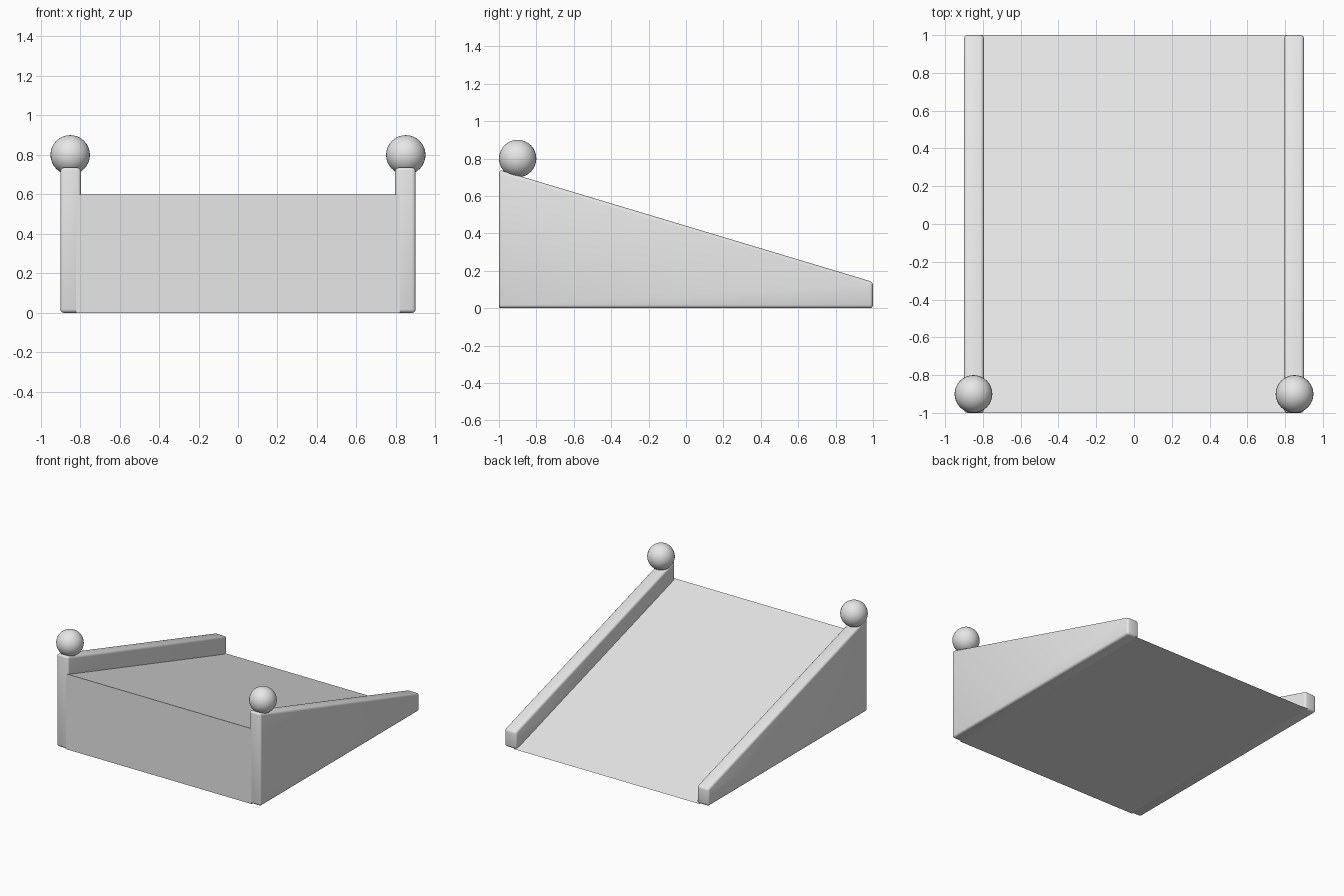
import bpy
import bmesh

cube = bpy.data.objects.get("Cube")
if cube:
    bpy.data.objects.remove(cube, do_unlink=True)

# Single light grey material
GREY = (0.8, 0.8, 0.8, 1.0)
mat = bpy.data.materials.new("light_grey")
mat.use_nodes = True
mat.diffuse_color = GREY
mat.node_tree.nodes["Principled BSDF"].inputs["Base Color"].default_value = GREY


def extruded_profile(name, profile, x0, x1, bevel=0.0):
    """Extrude a (y, z) side profile along x, optionally rounding its edges."""
    bm = bmesh.new()
    face = bm.faces.new([bm.verts.new((x0, y, z)) for y, z in profile])
    geom = bmesh.ops.extrude_face_region(bm, geom=[face])["geom"]
    moved = [g for g in geom if isinstance(g, bmesh.types.BMVert)]
    bmesh.ops.translate(bm, verts=moved, vec=(x1 - x0, 0, 0))
    bmesh.ops.recalc_face_normals(bm, faces=bm.faces)
    if bevel:
        bmesh.ops.bevel(bm, geom=bm.edges[:], offset=bevel, segments=3,
                        profile=0.5, affect='EDGES', clamp_overlap=True)
        for f in bm.faces:
            f.smooth = True
    mesh = bpy.data.meshes.new(name)
    bm.to_mesh(mesh)
    bm.free()
    mesh.materials.append(mat)
    obj = bpy.data.objects.new(name, mesh)
    bpy.context.collection.objects.link(obj)
    return obj


# Sloping deck between the walls
extruded_profile("ramp_deck", [(-1, 0), (1, 0), (-1, 0.6)], -0.82, 0.82)

# Rounded side walls, each with a ball on its high end
wall = [(-1, 0), (1, 0), (1, 0.14), (-1, 0.74)]
for side, s in (("left", 1), ("right", -1)):
    extruded_profile(side + "_wall", wall, s * 0.795, s * 0.9, bevel=0.018)
    bpy.ops.mesh.primitive_uv_sphere_add(segments=32, ring_count=16, radius=0.1,
                                         location=(s * 0.85, -0.9, 0.8))
    ball = bpy.context.object
    ball.name = side + "_ball"
    ball.data.materials.append(mat)
    bpy.ops.object.shade_smooth()
